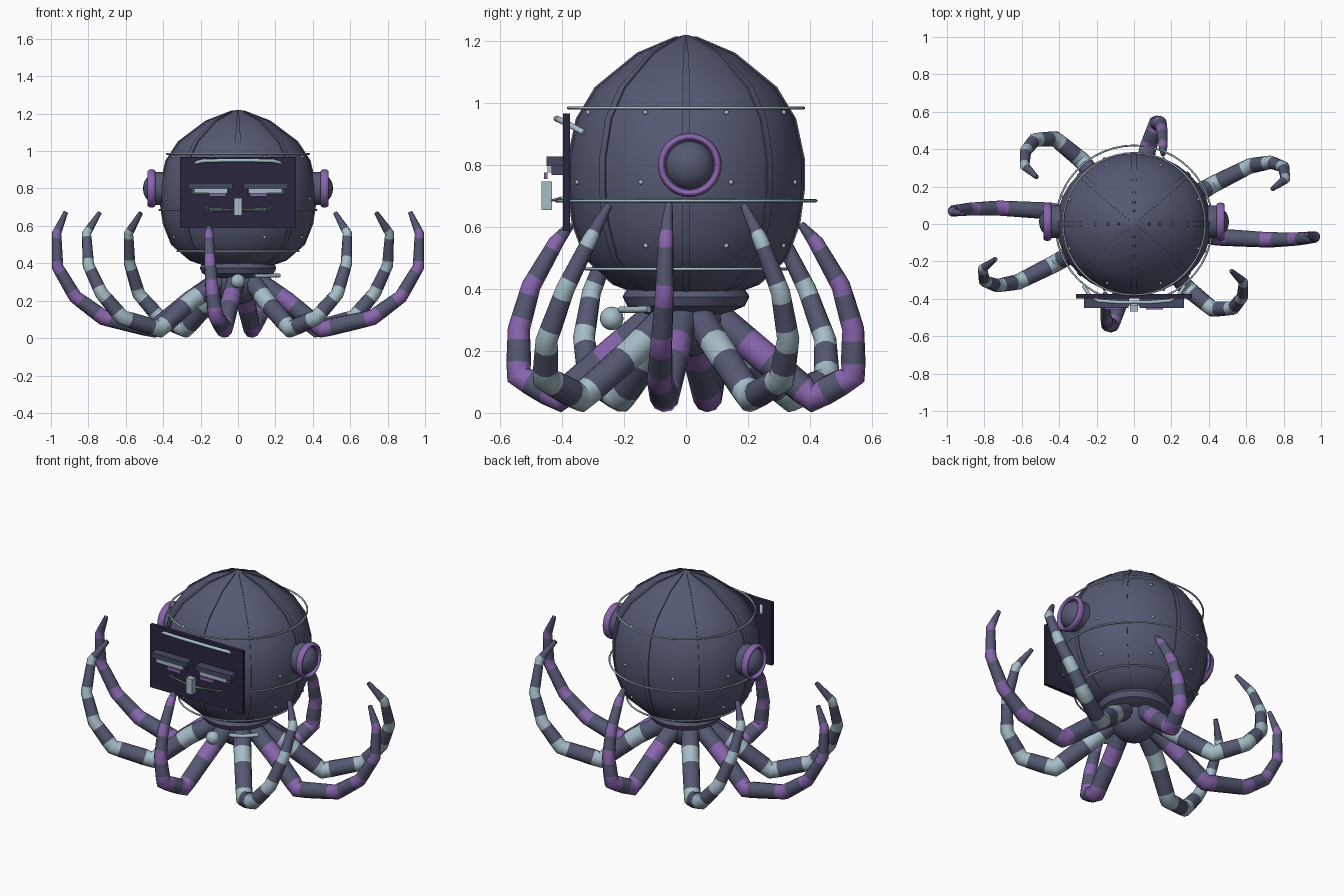
import bpy, bmesh, math
from mathutils import Vector, Matrix

cube = bpy.data.objects.get("Cube")
if cube:
    bpy.data.objects.remove(cube)


def material(name, rgb):
    m = bpy.data.materials.new(name)
    m.use_nodes = True
    m.diffuse_color = (*rgb, 1)
    m.node_tree.nodes["Principled BSDF"].inputs["Base Color"].default_value = (*rgb, 1)
    return m


SLATE = material("slate blue", (0.09, 0.10, 0.17))
PALE = material("pale blue", (0.38, 0.51, 0.57))
PURPLE = material("purple", (0.25, 0.13, 0.42))
VISOR = material("dark violet", (0.023, 0.019, 0.048))
BROW = material("deep slate", (0.06, 0.065, 0.12))
WIDE = 1.09  # the head is a little wider than deep


def finish(name, bm, *mats, smooth=True, angle=40):
    bmesh.ops.recalc_face_normals(bm, faces=bm.faces)
    mesh = bpy.data.meshes.new(name)
    bm.to_mesh(mesh)
    bm.free()
    ob = bpy.data.objects.new(name, mesh)
    bpy.context.collection.objects.link(ob)
    for m in mats:
        mesh.materials.append(m)
    if smooth:
        bpy.ops.object.select_all(action="DESELECT")
        ob.select_set(True)
        bpy.context.view_layer.objects.active = ob
        bpy.ops.object.shade_smooth_by_angle(angle=math.radians(angle))
    return ob


def skin(bm, rings, slots=None):
    """Join closed rings of points into a capped tube."""
    loops = [[bm.verts.new(p) for p in ring] for ring in rings]
    n = len(loops[0])
    for i, (a, b) in enumerate(zip(loops, loops[1:])):
        for j in range(n):
            k = (j + 1) % n
            face = bm.faces.new((a[j], a[k], b[k], b[j]))
            face.material_index = slots[i] if slots else 0
    bm.faces.new(loops[0])
    bm.faces.new(loops[-1])


def lathe(name, profile, mat, sides=32, wide=1.0):
    bm = bmesh.new()
    turn = [2 * math.pi * j / sides for j in range(sides)]
    skin(bm, [[(r * wide * math.cos(t), r * math.sin(t), z) for t in turn] for r, z in profile])
    return finish(name, bm, mat)


def tube(name, path, radii, mats, slots=None, sides=10):
    path = [Vector(p) for p in path]
    steps = [(b - a).normalized() for a, b in zip(path, path[1:])]
    tangents = [steps[0]] + [(a + b).normalized() for a, b in zip(steps, steps[1:])] + [steps[-1]]
    side = tangents[0].orthogonal().normalized()
    rings, last = [], tangents[0]
    for p, r, t in zip(path, radii, tangents):
        side = last.rotation_difference(t) @ side
        last = t
        rings.append([p + Matrix.Rotation(2 * math.pi * j / sides, 3, t) @ side * r for j in range(sides)])
    bm = bmesh.new()
    skin(bm, rings, slots)
    return finish(name, bm, *mats, angle=50)


def box(name, lo, hi, mat):
    lo, hi = Vector(lo), Vector(hi)
    bm = bmesh.new()
    bmesh.ops.create_cube(bm, size=1, matrix=Matrix.Translation((lo + hi) / 2) @ Matrix.Diagonal((*(hi - lo), 1)))
    return finish(name, bm, mat, smooth=False)


def ball(name, centre, size, mat, u=20, v=12):
    bm = bmesh.new()
    bmesh.ops.create_uvsphere(bm, u_segments=u, v_segments=v, radius=1,
                              matrix=Matrix.Translation(centre) @ Matrix.Diagonal((*size, 1)))
    return finish(name, bm, mat)


def ring(name, centre, major, minor, mat, rotation=(0, 0, 0)):
    bpy.ops.mesh.primitive_torus_add(location=centre, rotation=rotation, major_radius=major,
                                     minor_radius=minor, major_segments=48, minor_segments=8)
    ob = bpy.context.object
    ob.name = name
    ob.data.materials.append(mat)
    bpy.ops.object.shade_smooth_by_angle(angle=math.radians(60))
    return ob


# Head shell, collar and hub
HEAD = [(0.17, 0.39), (0.235, 0.415), (0.325, 0.5), (0.365, 0.61), (0.38, 0.72), (0.38, 0.82),
        (0.352, 0.95), (0.29, 1.05), (0.155, 1.16), (0.03, 1.213), (0.008, 1.22)]
lathe("head", HEAD, SLATE, wide=WIDE)
lathe("collar", [(0.12, 0.41), (0.19, 0.4), (0.205, 0.375), (0.19, 0.345), (0.13, 0.32)], SLATE)
ball("hub", (0, 0, 0.3), (0.13, 0.13, 0.12), SLATE)

# Seam ribs and rivets around the head
bm = bmesh.new()
for k in range(8):
    t = k * math.pi / 4
    out, across = Vector((math.cos(t), math.sin(t), 0)), Vector((-math.sin(t), math.cos(t), 0))
    rings = []
    for r, z in HEAD[:-1]:
        half = 0.013 * min(1, r / 0.25)
        quad = [out * (r + d) + across * s * half for d, s in ((-0.01, -1), (0.004, -1), (0.004, 1), (-0.01, 1))]
        rings.append([(p.x * WIDE, p.y, z + 0.003 * (z > 1)) for p in quad])
    skin(bm, rings)
finish("seam_ribs", bm, SLATE, angle=30)

bm = bmesh.new()
for r, z in ((0.342, 0.97), (0.38, 0.745), (0.34, 0.54)):
    for k in range(8):
        t = (k + 0.5) * math.pi / 4
        spot = Matrix.Translation((r * WIDE * math.cos(t), r * math.sin(t), z))
        bmesh.ops.create_icosphere(bm, subdivisions=2, radius=0.008, matrix=spot)
finish("rivets", bm, PALE)

# Hoops
for name, z, r in (("upper_hoop", 0.985, 0.38), ("middle_hoop", 0.685, 0.42), ("lower_hoop", 0.465, 0.325)):
    ring(name, (0, 0, z), r, 0.005, PALE)

# Side portholes
for name, s in (("left", 1), ("right", -1)):
    tube(name + "_porthole_base", [(s * 0.36, 0.012, 0.8), (s * 0.46, 0.012, 0.8)], [0.088] * 2, [SLATE], sides=28)
    ball(name + "_porthole_dome", (s * 0.44, 0.012, 0.8), (0.068, 0.08, 0.08), SLATE)
    rim = ring(name + "_porthole_rim", (s * 0.463, 0.012, 0.8), 0.091, 0.012, PURPLE, (0, math.pi / 2, 0))
    rim.scale.z = 1.8

# Face panel with brow bar, eyes, nose and mouth
box("face_panel", (-0.31, -0.397, 0.588), (0.31, -0.375, 0.967), VISOR)
brow = [(0.27, -0.33, 0.905), (0.235, -0.385, 0.935), (0.19, -0.41, 0.947), (0.09, -0.418, 0.95)]
tube("brow_bar", brow + [(-x, y, z) for x, y, z in reversed(brow)], [0.01] * 8, [PALE])
for name, s in (("left", 1), ("right", -1)):
    def eye_part(part, x0, x1, y0, y1, z0, z1, mat):
        box(f"{name}_{part}", (min(s * x0, s * x1), y0, z0), (max(s * x0, s * x1), y1, z1), mat)
    eye_part("eye_lid", 0.03, 0.267, -0.45, -0.39, 0.798, 0.828, BROW)
    eye_part("eye_socket", 0.05, 0.25, -0.435, -0.39, 0.768, 0.798, BROW)
    eye_part("eye_bar", 0.055, 0.235, -0.447, -0.435, 0.776, 0.797, PALE)
    eye_part("eye_glow", 0.065, 0.155, -0.458, -0.448, 0.756, 0.776, PURPLE)
box("nose", (-0.021, -0.467, 0.655), (0.021, -0.432, 0.748), PALE)
tube("mouth", [(-0.175, -0.402, 0.695), (0, -0.436, 0.685), (0.175, -0.402, 0.695)], [0.004] * 3, [PALE])

# Siphon bulb and pipe under the collar
ball("siphon_bulb", (0, -0.24, 0.305), (0.038, 0.038, 0.038), PALE)
tube("siphon_pipe", [(0.09, -0.21, 0.333), (0.16, -0.18, 0.333), (0.22, -0.12, 0.335)], [0.011] * 3, [PALE])

# Tentacles: four paths, each repeated half a turn around
RADII = [0.05, 0.05, 0.047, 0.042, 0.036, 0.031, 0.025, 0.012]
PATHS = {
    "side": (PURPLE, [(0.1, -0.01, 0.31), (0.26, -0.035, 0.2), (0.45, -0.07, 0.048), (0.72, -0.085, 0.11),
                      (0.87, -0.08, 0.22), (0.965, -0.07, 0.38), (0.97, -0.065, 0.56), (0.92, -0.055, 0.675)]),
    "wide_diagonal": (PALE, [(0.09, 0.04, 0.31), (0.25, 0.11, 0.2), (0.42, 0.21, 0.048), (0.62, 0.31, 0.11),
                             (0.73, 0.33, 0.24), (0.8, 0.305, 0.39), (0.81, 0.24, 0.56), (0.74, 0.187, 0.67)]),
    "narrow_diagonal": (PALE, [(0.07, -0.06, 0.31), (0.15, -0.17, 0.2), (0.28, -0.34, 0.048), (0.42, -0.455, 0.11),
                               (0.53, -0.45, 0.235), (0.58, -0.39, 0.4), (0.585, -0.31, 0.56), (0.52, -0.25, 0.67)]),
    "end": (PURPLE, [(-0.01, -0.1, 0.31), (-0.04, -0.23, 0.2), (-0.075, -0.41, 0.048), (-0.12, -0.54, 0.12),
                     (-0.14, -0.54, 0.27), (-0.15, -0.5, 0.41), (-0.155, -0.42, 0.55), (-0.155, -0.37, 0.61)]),
}
for name, (stripe, points) in PATHS.items():
    for s, copy in ((1, "first"), (-1, "second")):
        pts = [Vector((s * x, s * y, z)) for x, y, z in points]
        path, radii, slots = [pts[0]], [RADII[0]], []
        for i in range(1, len(pts) - 1):
            # A coloured band wraps each joint
            for j in (i - 1, i, i + 1):
                gap = (pts[j] - pts[i]).length
                f = min(0.4, RADII[i] / gap) if j != i else 0
                path.append(pts[i].lerp(pts[j], f))
                radii.append(RADII[i] + (RADII[j] - RADII[i]) * f)
            slots += [0, 1, 1]
        path.append(pts[-1])
        radii.append(RADII[-1])
        tube(f"{name}_tentacle_{copy}", path, radii, [SLATE, stripe], slots + [0])
